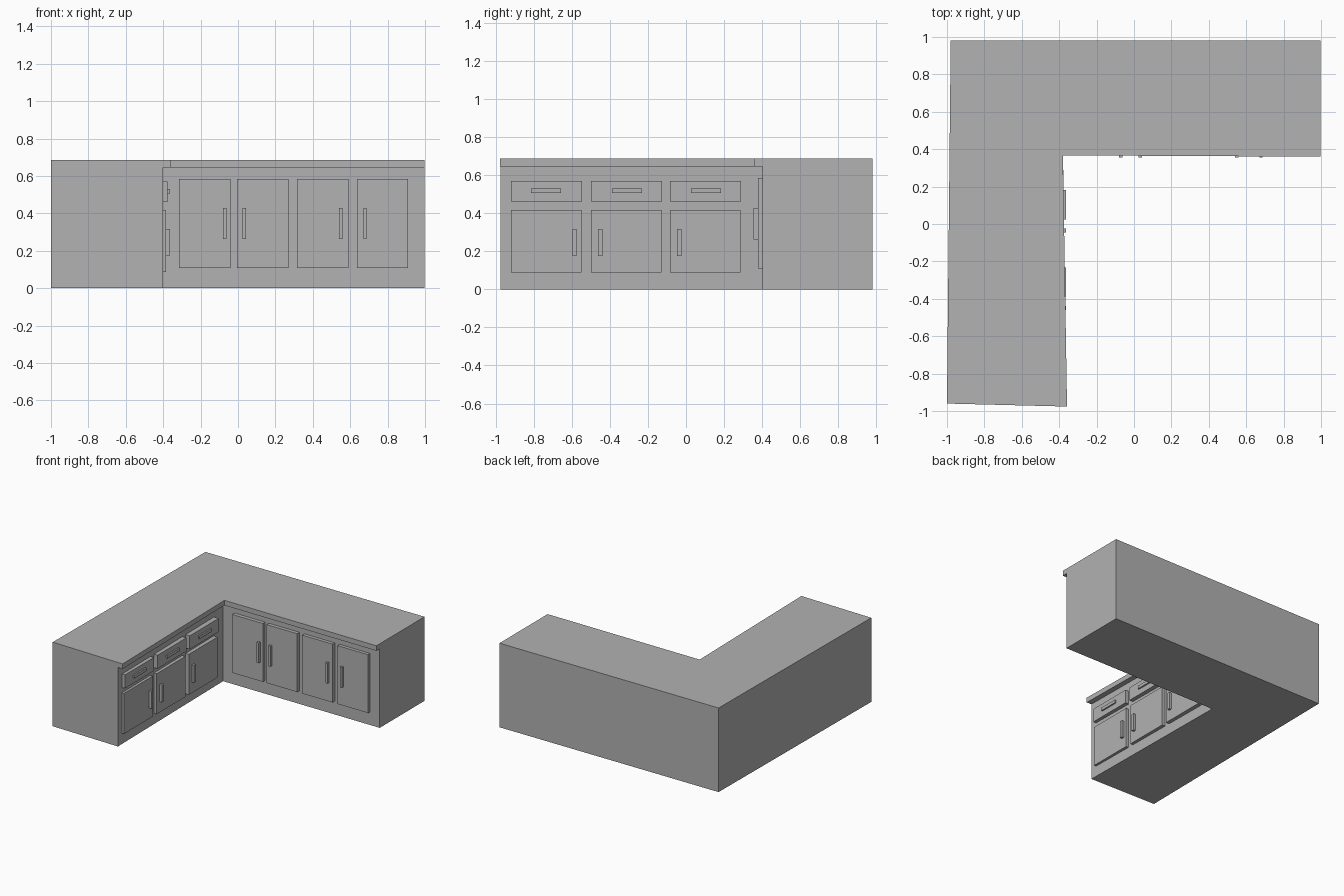
import bpy, bmesh

cube = bpy.data.objects.get("Cube")
if cube:
    bpy.data.objects.remove(cube, do_unlink=True)

# Single plain grey
GREY = (0.445, 0.445, 0.445, 1.0)
grey = bpy.data.materials.new("plain_grey")
grey.use_nodes = True
grey.diffuse_color = GREY
grey.node_tree.nodes["Principled BSDF"].inputs["Base Color"].default_value = GREY


def prism(name, outline, z0, z1):
    """Extrude a flat outline from z0 up to z1."""
    bm = bmesh.new()
    face = bm.faces.new([bm.verts.new((x, y, z0)) for x, y in outline])
    ext = bmesh.ops.extrude_face_region(bm, geom=[face])
    top = [v for v in ext["geom"] if isinstance(v, bmesh.types.BMVert)]
    bmesh.ops.translate(bm, verts=top, vec=(0, 0, z1 - z0))
    bmesh.ops.recalc_face_normals(bm, faces=bm.faces)
    mesh = bpy.data.meshes.new(name)
    bm.to_mesh(mesh)
    bm.free()
    mesh.materials.append(grey)
    obj = bpy.data.objects.new(name, mesh)
    bpy.context.collection.objects.link(obj)
    return obj


def box(name, x0, x1, y0, y1, z0, z1):
    return prism(name, [(x0, y0), (x1, y0), (x1, y1), (x0, y1)], z0, z1)


# L-shaped cabinet body, with the worktop overhanging its inner sides
outer = [(-1, -0.96), (-0.98, 0.98), (0.997, 0.98)]
prism("cabinet_body", outer + [(0.997, 0.403), (-0.42, 0.408), (-0.402, -0.974)], 0, 0.645)
prism("worktop", outer + [(0.997, 0.36), (-0.38, 0.367), (-0.358, -0.976)], 0.645, 0.686)

# Back wing: four tall doors, each with an upright handle
for i, (x, hx) in enumerate([(-0.315, -0.08), (-0.005, 0.025), (0.315, 0.54), (0.635, 0.67)], 1):
    box(f"back_door_{i}", x, x + 0.275, 0.377, 0.42, 0.108, 0.584)
    box(f"back_door_handle_{i}", hx, hx + 0.018, 0.355, 0.38, 0.262, 0.428)

# Side wing: three doors below three drawers
for i, (y, hy, dy) in enumerate([(-0.92, -0.597, -0.815), (-0.5, -0.461, -0.39),
                                 (-0.085, -0.046, 0.025)], 1):
    box(f"side_door_{i}", -0.43, -0.384, y, y + 0.37, 0.087, 0.417)
    box(f"side_door_handle_{i}", -0.39, -0.364, hy, hy + 0.022, 0.175, 0.316)
    box(f"drawer_{i}", -0.43, -0.376, y, y + 0.373, 0.46, 0.57)
    box(f"drawer_handle_{i}", -0.38, -0.364, dy, dy + 0.158, 0.505, 0.53)
